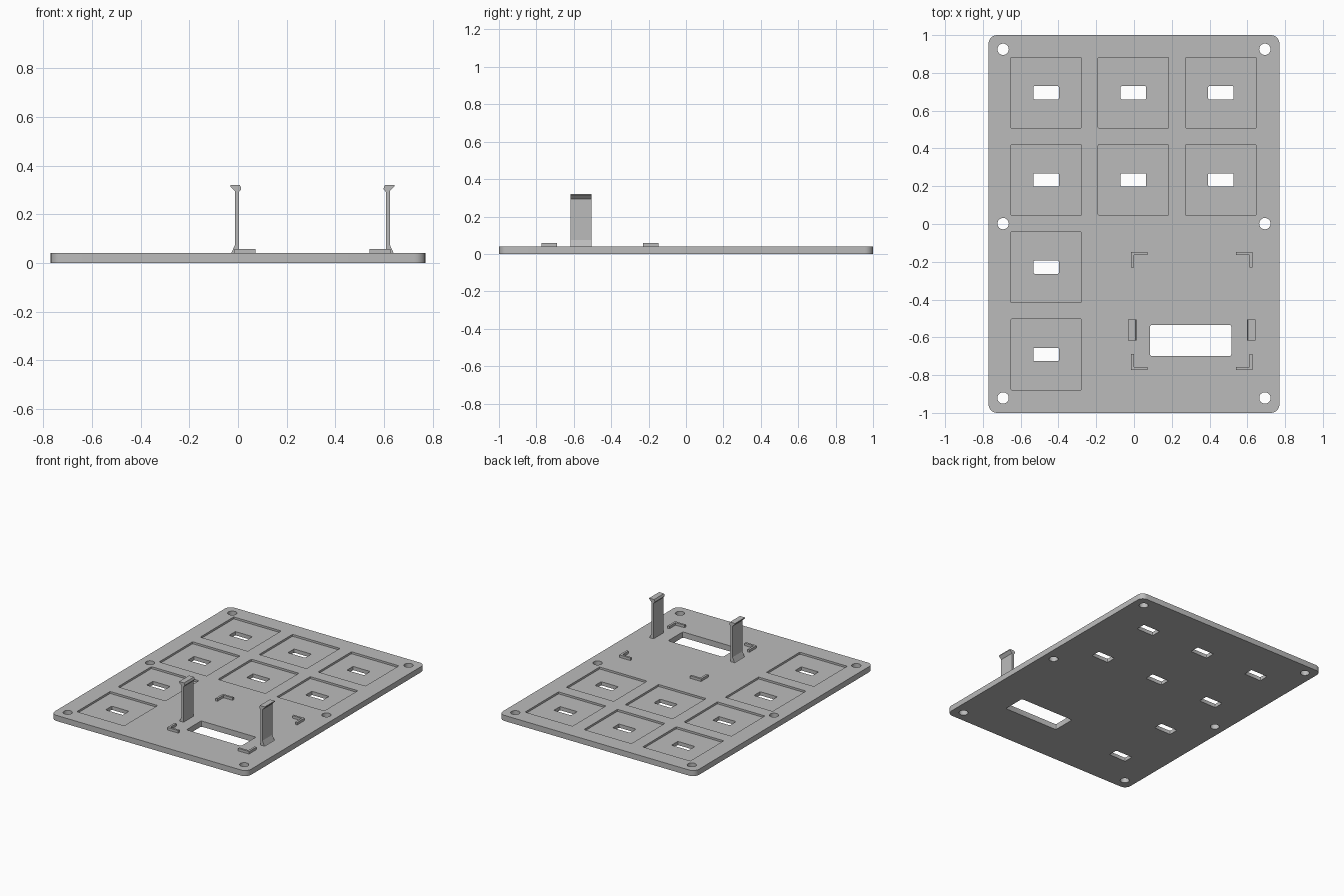
import bpy
import bmesh
import math

if "Cube" in bpy.data.objects:
    bpy.data.objects.remove(bpy.data.objects["Cube"], do_unlink=True)

grey = bpy.data.materials.new("light_grey")
grey.use_nodes = True
GREY = (0.5, 0.5, 0.5, 1)
grey.diffuse_color = GREY
grey.node_tree.nodes["Principled BSDF"].inputs["Base Color"].default_value = GREY

T = 0.04          # plate thickness
MID = 0.306       # centre line of the display mount


def rounded(cx, cy, w, h, r, n=6):
    """Outline of a rounded rectangle, counter-clockwise."""
    pts = []
    for k, (sx, sy) in enumerate([(1, 1), (-1, 1), (-1, -1), (1, -1)]):
        for i in range(n + 1):
            a = math.pi / 2 * (k + i / n)
            pts.append((cx + sx * (w / 2 - r) + r * math.cos(a),
                        cy + sy * (h / 2 - r) + r * math.sin(a)))
    return pts


def circle(cx, cy, r, n=32):
    return [(cx + r * math.cos(math.tau * i / n), cy + r * math.sin(math.tau * i / n))
            for i in range(n)]


def prisms(name, outlines, lo, hi, axis="z"):
    """Extrude closed outlines from lo to hi along z or y."""
    bm = bmesh.new()
    for pts in outlines:
        place = (lambda p: (p[0], p[1], lo)) if axis == "z" else (lambda p: (p[0], lo, p[1]))
        face = bm.faces.new([bm.verts.new(place(p)) for p in pts])
        ext = bmesh.ops.extrude_face_region(bm, geom=[face])
        move = (0, 0, hi - lo) if axis == "z" else (0, hi - lo, 0)
        bmesh.ops.translate(bm, vec=move,
                            verts=[v for v in ext["geom"] if isinstance(v, bmesh.types.BMVert)])
    bmesh.ops.recalc_face_normals(bm, faces=bm.faces[:])
    mesh = bpy.data.meshes.new(name)
    bm.to_mesh(mesh)
    bm.free()
    mesh.materials.append(grey)
    obj = bpy.data.objects.new(name, mesh)
    bpy.context.collection.objects.link(obj)
    return obj


def activate(obj):
    bpy.ops.object.select_all(action="DESELECT")
    obj.select_set(True)
    bpy.context.view_layer.objects.active = obj


def cut(obj, cutter):
    mod = obj.modifiers.new("cut", "BOOLEAN")
    mod.operation = "DIFFERENCE"
    mod.solver = "EXACT"
    mod.object = cutter
    activate(obj)
    bpy.ops.object.modifier_apply(modifier=mod.name)
    bpy.data.objects.remove(cutter, do_unlink=True)


# Base plate with shallow square pockets
plate = prisms("base_plate", [rounded(0, 0, 1.54, 2, 0.045)], 0, T)
columns, rows = (-0.465, -0.003, 0.46), (0.695, 0.233, -0.229, -0.691)
cells = [(x, y) for x in columns for y in rows if y > 0 or x < -0.1]
cut(plate, prisms("pocket_cutter", [rounded(x, y, 0.373, 0.375, 0.005, 2) for x, y in cells],
                  T - 0.014, T + 0.05))

# Button slots, screw holes and display window
holes = [rounded(x, y, 0.135, 0.07, 0.006, 2) for x, y in cells]
holes += [circle(x, y, 0.03) for x in (-0.693, 0.693) for y in (0.925, 0.002, -0.921)]
holes.append(rounded(0.3, -0.617, 0.43, 0.165, 0.01, 3))
cut(plate, prisms("hole_cutter", holes, -0.05, T + 0.05))
activate(plate)
bpy.ops.object.shade_smooth_by_angle(angle=math.radians(30))

# Low L-shaped corner guides around the display
L_SHAPE = [(0, 0), (0.086, 0), (0.086, 0.015), (0.015, 0.015), (0.015, 0.083), (0, 0.083)]
for side, sx in (("right", 1), ("left", -1)):
    for end, y, sy in (("front", -0.772, 1), ("back", -0.148, -1)):
        pts = [(MID + sx * (px - 0.321), y + sy * py) for px, py in L_SHAPE]
        prisms(f"corner_guide_{end}_{side}", [pts], T - 0.002, 0.058)

# Tall snap clips with flared foot and hooked head
CLIP = [(-0.032, T - 0.002), (0.004, T - 0.002), (0.004, 0.292), (0.013, 0.302), (0.013, 0.308),
        (0.008, 0.32), (-0.031, 0.32), (-0.031, 0.314), (-0.012, 0.295), (-0.012, 0.075),
        (-0.027, T + 0.002)]
for side, sx in (("right", 1), ("left", -1)):
    pts = [(MID + sx * (px - MID), pz) for px, pz in CLIP]
    prisms(f"snap_clip_{side}", [pts], -0.617, -0.505, axis="y")
